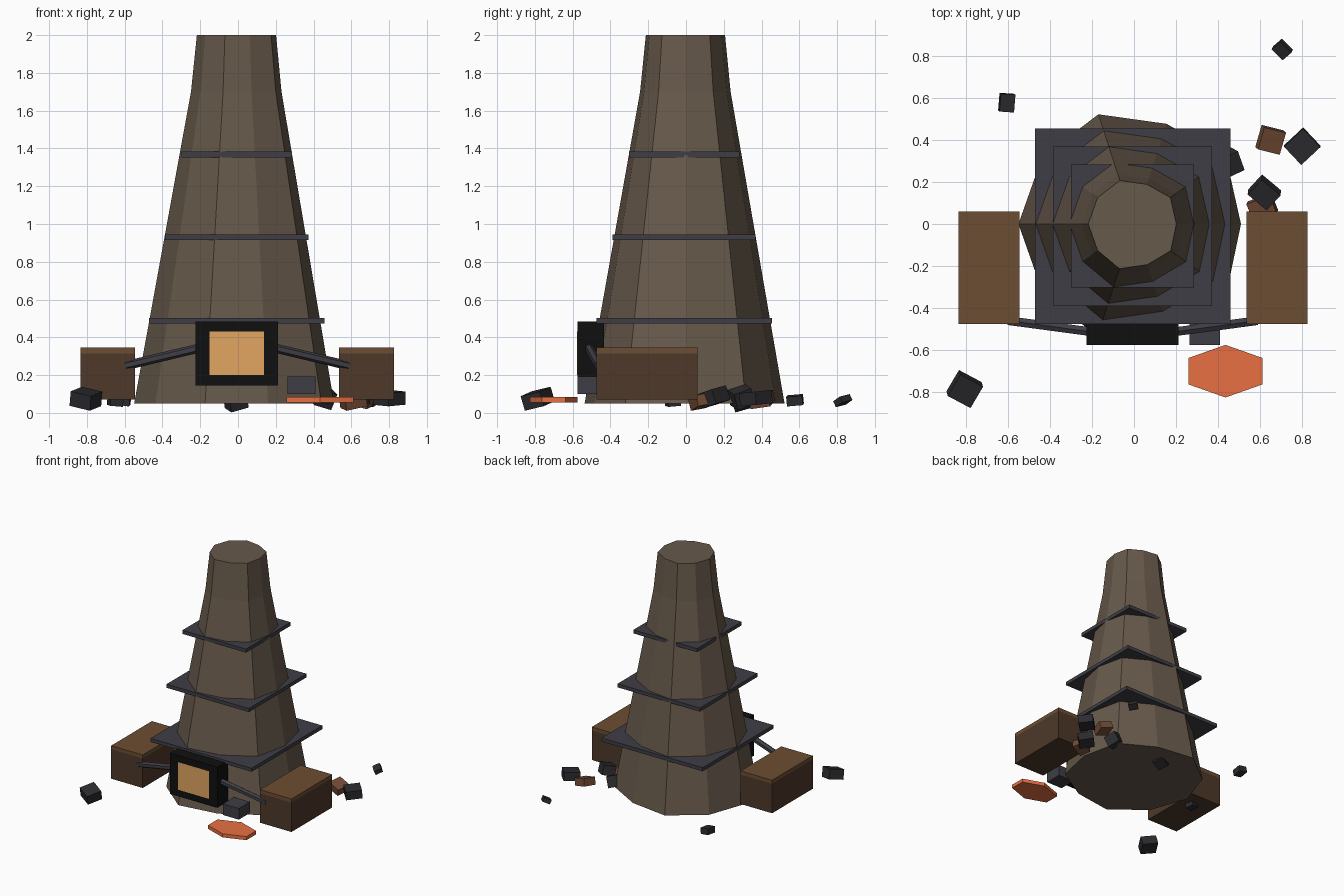
import bpy, bmesh, math
from mathutils import Vector, Matrix, Euler

if "Cube" in bpy.data.objects:
    bpy.data.objects.remove(bpy.data.objects["Cube"])


def mat(name, c):
    m = bpy.data.materials.new(name)
    m.diffuse_color = (*c, 1)
    m.use_nodes = True
    m.node_tree.nodes["Principled BSDF"].inputs["Base Color"].default_value = m.diffuse_color
    return m


CLAY = mat("clay", (0.135, 0.10, 0.07))
IRON = mat("iron", (0.048, 0.048, 0.06))
SOOT = mat("soot", (0.005, 0.005, 0.005))
GLOW = mat("glow", (0.75, 0.38, 0.12))
WOOD = mat("wood", (0.075, 0.04, 0.022))
LID = mat("lid_wood", (0.15, 0.075, 0.032))
HOT = mat("hot_metal", (0.80, 0.16, 0.055))
COAL = mat("coal", (0.025, 0.025, 0.03))
ORE = mat("ore", (0.17, 0.07, 0.035))


def finish(name, bm, material):
    bmesh.ops.recalc_face_normals(bm, faces=bm.faces)
    me = bpy.data.meshes.new(name)
    bm.to_mesh(me)
    bm.free()
    me.materials.append(material)
    ob = bpy.data.objects.new(name, me)
    bpy.context.collection.objects.link(ob)
    return ob


def box(name, x, y, z, material):
    """Box from (min, max) ranges."""
    bm = bmesh.new()
    bmesh.ops.create_cube(bm, size=1)
    for v in bm.verts:
        v.co = Vector([(r[0] + r[1]) / 2 + c * (r[1] - r[0]) for r, c in zip((x, y, z), v.co)])
    return finish(name, bm, material)


def chunk(name, loc, size, rot, material):
    bm = bmesh.new()
    bmesh.ops.create_cube(bm, size=1)
    m = Matrix.LocRotScale(Vector(loc), Euler([math.radians(a) for a in rot]), Vector(size))
    bmesh.ops.transform(bm, matrix=m, verts=bm.verts)
    return finish(name, bm, material)


def rod(name, a, b, r, material):
    a, b = Vector(a), Vector(b)
    bm = bmesh.new()
    bmesh.ops.create_cone(bm, cap_ends=True, segments=6, radius1=r, radius2=r, depth=(b - a).length)
    q = (b - a).to_track_quat('Z', 'Y')
    bmesh.ops.transform(bm, matrix=Matrix.Translation((a + b) / 2) @ q.to_matrix().to_4x4(), verts=bm.verts)
    return finish(name, bm, material)


# Uneven ten-sided clay stack
wobble = (0.96, 1.02, 0.945, 1.035, 1.02, 1.037, 1.02, 1.065, 0.97, 1.03)
bm = bmesh.new()
rings = []
for z, r in ((0.05, 0.53), (1.70, 0.24), (2.0, 0.21)):
    rings.append([bm.verts.new((r * k * math.cos(i * math.tau / 10), r * k * math.sin(i * math.tau / 10), z))
                  for i, k in enumerate(wobble)])
for lo, hi in zip(rings, rings[1:]):
    for i in range(10):
        j = (i + 1) % 10
        bm.faces.new((lo[i], lo[j], hi[j], hi[i]))
bm.faces.new(rings[0])
bm.faces.new(rings[-1])
finish("furnace_stack", bm, CLAY)

# Square iron bands
for i, (z, h) in enumerate(((0.488, 0.465), (0.929, 0.379), (1.368, 0.293))):
    box(f"iron_band_{i + 1}", (-0.007 - h, -0.007 + h), (-0.01 - h, -0.01 + h), (z - 0.015, z + 0.015), IRON)

# Furnace mouth
box("furnace_mouth", (-0.225, 0.212), (-0.575, -0.435), (0.145, 0.485), SOOT)
box("mouth_glow", (-0.15, 0.137), (-0.576, -0.50), (0.2, 0.43), GLOW)

# Bellows and air pipes on both sides
for side, s in (("left", -1), ("right", 1)):
    x = sorted((s * 0.54 - 0.005 + s * 0.0, s * 0.83 - 0.005))
    box(f"bellows_body_{side}", x, (-0.475, 0.06), (0.07, 0.315), WOOD)
    box(f"bellows_lid_{side}", x, (-0.475, 0.06), (0.315, 0.345), LID)
    rod(f"air_pipe_{side}", (s * 0.59 - 0.005, -0.46, 0.25), (s * 0.18 - 0.005, -0.515, 0.348), 0.024, IRON)

# Anvil block and hot slag puddle
box("anvil_block", (0.263, 0.41), (-0.575, -0.43), (0.1, 0.193), IRON)
bm = bmesh.new()
bmesh.ops.create_cone(bm, cap_ends=True, segments=6, radius1=1, radius2=1, depth=0.03,
                      matrix=Matrix.Rotation(math.pi / 6, 4, 'Z'))
top = max(v.co.y for v in bm.verts)
wide = max(v.co.x for v in bm.verts)
if top < wide:
    bmesh.ops.rotate(bm, matrix=Matrix.Rotation(math.pi / 6, 3, 'Z'), verts=bm.verts)
    top, wide = wide, top
for v in bm.verts:
    v.co = (0.435 + v.co.x / wide * 0.177, -0.70 + v.co.y / top * 0.125, 0.07 + v.co.z)
finish("slag_puddle", bm, HOT)

# Scattered coal and ore
coal = [((-0.605, 0.577, 0.067), (0.07, 0.085, 0.05), (5, 8, -4)),
        ((0.705, 0.83, 0.065), (0.075, 0.06, 0.035), (25, 10, -45)),
        ((0.80, 0.37, 0.078), (0.125, 0.12, 0.07), (4, -4, 43)),
        ((0.62, 0.15, 0.085), (0.12, 0.10, 0.08), (15, 10, -40)),
        ((0.45, 0.29, 0.085), (0.10, 0.10, 0.09), (20, 15, 25)),
        ((-0.805, -0.785, 0.075), (0.125, 0.12, 0.08), (12, 12, -28)),
        ((-0.01, 0.31, 0.05), (0.10, 0.09, 0.05), (15, -15, 20)),
        ((-0.65, -0.07, 0.06), (0.07, 0.07, 0.045), (5, 5, 15))]
ore = [((0.65, 0.40, 0.07), (0.11, 0.11, 0.06), (8, 15, -14)),
       ((0.61, 0.08, 0.06), (0.12, 0.09, 0.06), (10, -12, 20))]
for i, c in enumerate(coal):
    chunk(f"coal_lump_{i + 1}", *c, COAL)
for i, c in enumerate(ore):
    chunk(f"ore_lump_{i + 1}", *c, ORE)
